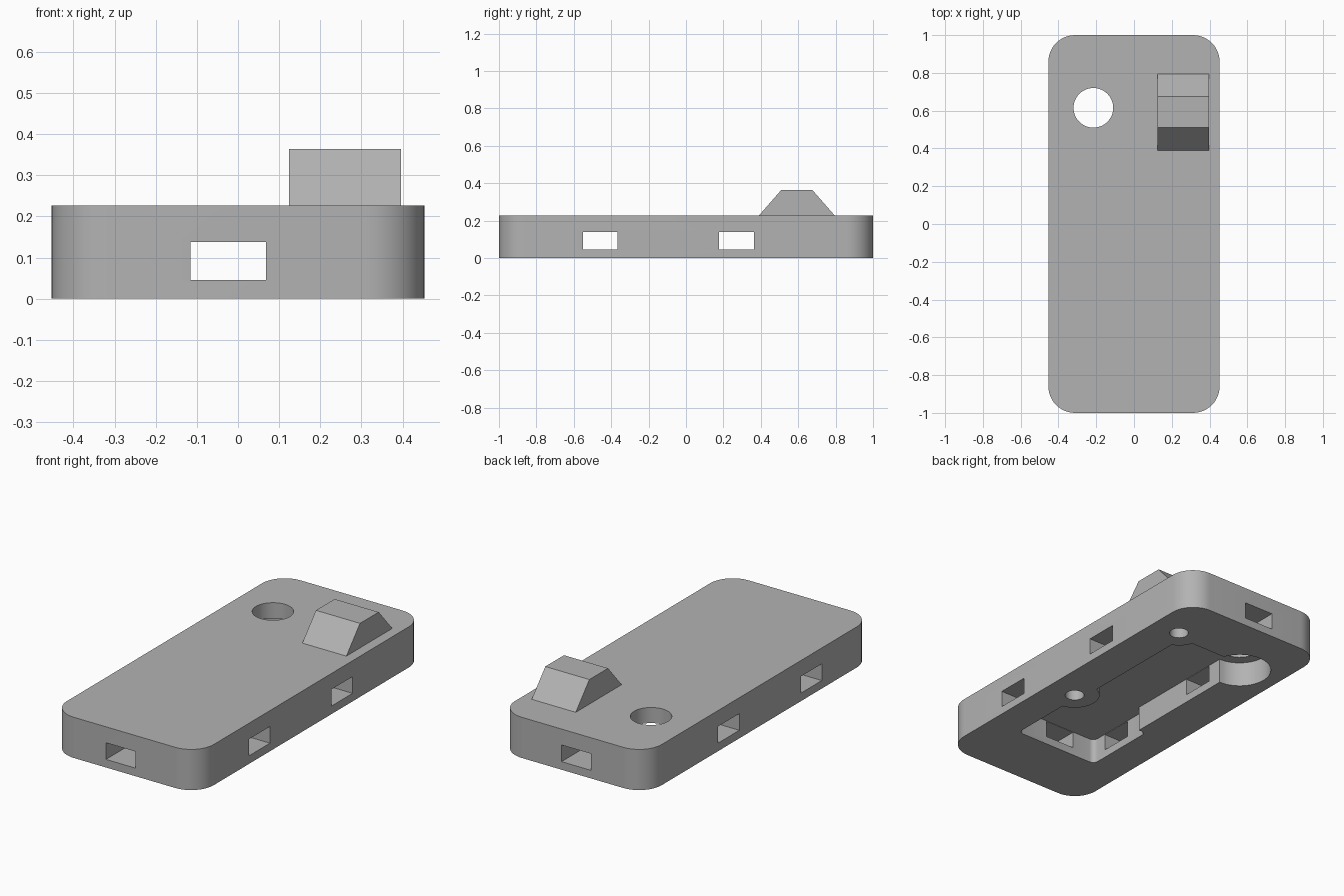
import bpy, bmesh
from math import radians, cos, sin

if "Cube" in bpy.data.objects:
    bpy.data.objects.remove(bpy.data.objects["Cube"])

grey = bpy.data.materials.new("grey plastic")
grey.diffuse_color = (0.45, 0.45, 0.45, 1)
grey.use_nodes = True
grey.node_tree.nodes["Principled BSDF"].inputs["Base Color"].default_value = grey.diffuse_color


def arc(cx, cy, r, a0, a1, n=12):
    """Points along an arc, angles in degrees."""
    angles = [radians(a0 + (a1 - a0) * i / n) for i in range(n + 1)]
    return [(cx + r * cos(a), cy + r * sin(a)) for a in angles]


def circle(cx, cy, r, n=48):
    return arc(cx, cy, r, 0, 360, n)[:-1]


def rect(x0, x1, y0, y1):
    return [(x0, y0), (x1, y0), (x1, y1), (x0, y1)]


def prism(name, outline, lo, hi, axis="z"):
    """Extrude an outline along z, or a (y, z) outline along x."""
    place = (lambda a, b, h: (a, b, h)) if axis == "z" else (lambda a, b, h: (h, a, b))
    bm = bmesh.new()
    face = bm.faces.new([bm.verts.new(place(a, b, lo)) for a, b in outline])
    ext = bmesh.ops.extrude_face_region(bm, geom=[face])["geom"]
    shift = (0, 0, hi - lo) if axis == "z" else (hi - lo, 0, 0)
    bmesh.ops.translate(bm, vec=shift, verts=[g for g in ext if isinstance(g, bmesh.types.BMVert)])
    bmesh.ops.recalc_face_normals(bm, faces=bm.faces)
    mesh = bpy.data.meshes.new(name)
    bm.to_mesh(mesh)
    bm.free()
    mesh.materials.append(grey)
    ob = bpy.data.objects.new(name, mesh)
    bpy.context.collection.objects.link(ob)
    return ob


def cut(target, cutter):
    mod = target.modifiers.new("cut", "BOOLEAN")
    mod.operation, mod.solver, mod.object = "DIFFERENCE", "EXACT", cutter
    bpy.context.view_layer.objects.active = target
    bpy.ops.object.modifier_apply(modifier=mod.name)
    bpy.data.objects.remove(cutter)


W, L, H, R = 0.453, 1.0, 0.227, 0.14

# Case body: rounded slab
outline = []
for sx, sy, a in ((1, 1, 0), (-1, 1, 90), (-1, -1, 180), (1, -1, 270)):
    outline += arc(sx * (W - R), sy * (L - R), R, a, a + 90)
body = prism("case_body", outline, 0, H)

# Underside cavity, shaped around two screw bosses and the round pocket
cavity = arc(-0.23, -0.61, 0.03, 180, 270, 5)
cavity += arc(0.23, -0.61, 0.03, 270, 360, 5)
cavity += arc(0.285, -0.15, 0.132, 259, 112, 20)
cavity += arc(0.283, 0.71, 0.13, 248, 198, 10)
cavity += arc(-0.215, 0.615, 0.165, 19.5, 270, 32)
cavity += [(-0.215, -0.215)]
cavity += arc(-0.23, -0.245, 0.03, 90, 180, 5)
cut(body, prism("cavity_cutter", cavity, -0.1, 0.14))

# Round hole through the top, and blind screw holes
cut(body, prism("hole_cutter", circle(-0.215, 0.615, 0.105), 0.1, 0.3))
for y in (-0.15, 0.71):
    cut(body, prism("screw_cutter", circle(0.285, y, 0.05, 32), -0.1, 0.14))

# Slots through the end walls and the side walls
for y0, y1 in ((-1.1, -0.5), (0.6, 1.1)):
    cut(body, prism("end_slot_cutter", rect(-0.115, 0.068, y0, y1), 0.045, 0.138))
for y0, y1 in ((-0.55, -0.365), (0.177, 0.363)):
    for x0, x1 in ((-0.6, -0.15), (0.15, 0.6)):
        cut(body, prism("side_slot_cutter", rect(x0, x1, y0, y1), 0.045, 0.138))

# Raised housing with sloping front and back
prism("top_housing", [(0.39, H), (0.795, H), (0.675, 0.364), (0.51, 0.364)], 0.124, 0.396, "x")

bpy.ops.object.select_all(action="DESELECT")
body.select_set(True)
bpy.context.view_layer.objects.active = body
bpy.ops.object.shade_smooth_by_angle(angle=radians(30))
